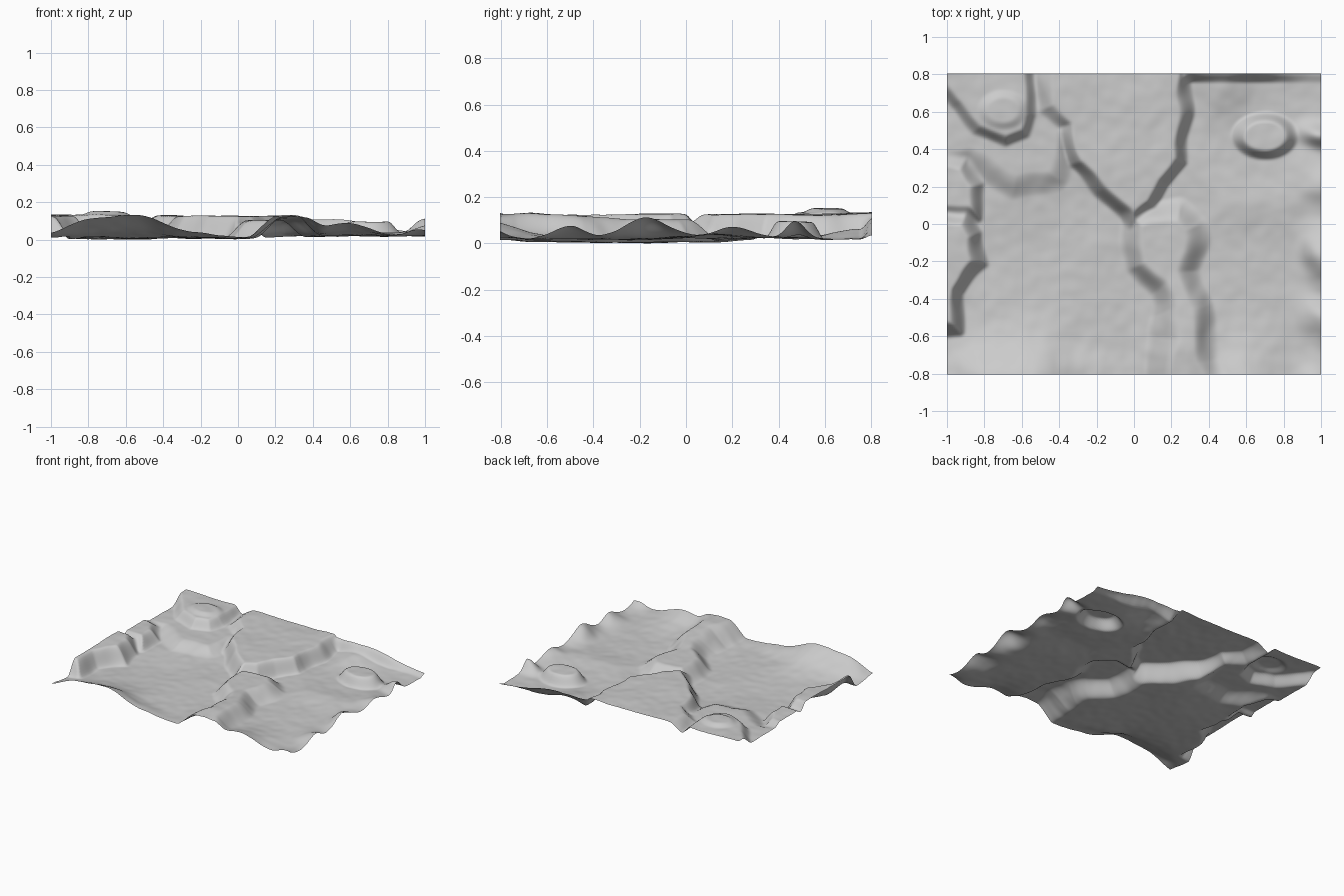
import bpy, math
from mathutils import Vector, noise

if "Cube" in bpy.data.objects:
    bpy.data.objects.remove(bpy.data.objects["Cube"])

NX, NY = 200, 160


def smooth(t):
    t = max(0.0, min(1.0, t))
    return t * t * (3 - 2 * t)


def signed_distance(x, y, poly):
    """Positive inside the outline, negative outside."""
    best, inside = 9.0, False
    for (ax, ay), (bx, by) in zip(poly, poly[1:] + poly[:1]):
        dx, dy = bx - ax, by - ay
        t = max(0, min(1, ((x - ax) * dx + (y - ay) * dy) / (dx * dx + dy * dy)))
        best = min(best, math.hypot(x - ax - t * dx, y - ay - t * dy))
        if (ay > y) != (by > y) and x < ax + dx * (y - ay) / dy:
            inside = not inside
    return best if inside else -best


# Gentle hills and hollows: x, y, x radius, y radius, height
HILLS = [
    (-.82, -.90, .17, .24, .09), (-.54, -.90, .20, .26, .125), (-.22, -.83, .20, .12, .025),
    (1.02, -.15, .10, .13, .095), (1.02, -.50, .10, .10, .06),
    (1.02, .22, .12, .12, .05), (1.0, .49, .09, .06, .075),
    (.58, -.86, .17, .20, .075), (.98, -.86, .08, .10, .06),
    (.70, .12, .28, .16, .02), (-.50, .34, .16, .16, .035),
    (.45, .74, .12, .16, .04),
]

# Raised plateaus: outline, level, slope width
PLATEAUS = [
    # shelf below the north-west mesa
    ([(-.88, .34), (-.62, .20), (-.40, .24), (-.34, .50), (-.45, .9), (-1.2, .9), (-1.2, .3)], .085, .13),
    # western bank
    ([(-1.3, .06), (-.92, .05), (-.85, -.05), (-.83, -.24), (-.93, -.36), (-.96, -.55), (-1.3, -.58)], .145, .09),
    ([(-1.3, .40), (-.90, .33), (-.82, .22), (-.85, .05), (-1.3, .08)], .115, .09),
    # north-west mesa
    ([(-1.2, .9), (-.93, .64), (-.84, .50), (-.70, .45), (-.58, .50), (-.54, .60), (-.53, .9)], .150, .08),
    # south ridge, running up to the tableland
    ([(-.02, .04), (0, -.20), (.12, -.34), (.17, -.46), (.17, -.60), (.08, -.95), (.50, -.95),
      (.40, -.72), (.37, -.45), (.30, -.25), (.33, .0), (.25, .08)], .125, .15),
    # central wedge tableland
    ([(-.49, .95), (-.46, .62), (-.36, .54), (-.31, .32), (-.18, .17), (-.02, .02),
      (.10, .10), (.17, .24), (.27, .36), (.29, .95)], .143, .085),
]

# Round mounds: x, y, x radius, y radius, level, edge softness
MOUNDS = [(.70, .47, .17, .12, .115, .5), (-.70, .61, .13, .10, .167, .5)]


def height(x, y):
    # slightly wander the outlines
    w = noise.noise_vector(Vector((x * 5, y * 5, 3.1))) * .04
    px, py = x + w.x, y + w.y
    z = .025 + .013 * smooth((x + .05) / .4)
    for cx, cy, rx, ry, h in HILLS:
        z += h * math.exp(-((px - cx) / rx) ** 2 - ((py - cy) / ry) ** 2)
    for poly, level, width in PLATEAUS:
        z += (level - z) * smooth(signed_distance(px, py, poly) / width + .5)
    # low rise on the south ridge crest
    z += .022 * math.exp(-((x - .27) / .12) ** 2 - ((y + .7) / .25) ** 2)
    # raised lip along the back edge
    if x > .25:
        lip = .125 - .07 * smooth((x - .5) / .5)
        z += max(0, lip - z) * smooth((y - .75) / .06)
    for cx, cy, rx, ry, level, soft in MOUNDS:
        r = math.hypot((x - cx) / rx, (y - cy) / ry)
        z += (level - z) * smooth((1.1 - r) / soft)
    z += .008 * noise.noise(Vector((x * 4, y * 4, .7)))
    z += .003 * noise.noise(Vector((x * 14, y * 14, 1.9)))
    return z


# Terrain sheet
verts = []
for j in range(NY + 1):
    for i in range(NX + 1):
        x, y = -1 + 2 * i / NX, -.805 + 1.61 * j / NY
        verts.append((x, y, height(x, y)))
low = min(v[2] for v in verts)
verts = [(x, y, z - low) for x, y, z in verts]
row = NX + 1
faces = [(j * row + i, j * row + i + 1, (j + 1) * row + i + 1, (j + 1) * row + i)
         for j in range(NY) for i in range(NX)]
mesh = bpy.data.meshes.new("terrain")
mesh.from_pydata(verts, [], faces)
mesh.shade_smooth()
terrain = bpy.data.objects.new("terrain", mesh)
bpy.context.collection.objects.link(terrain)
